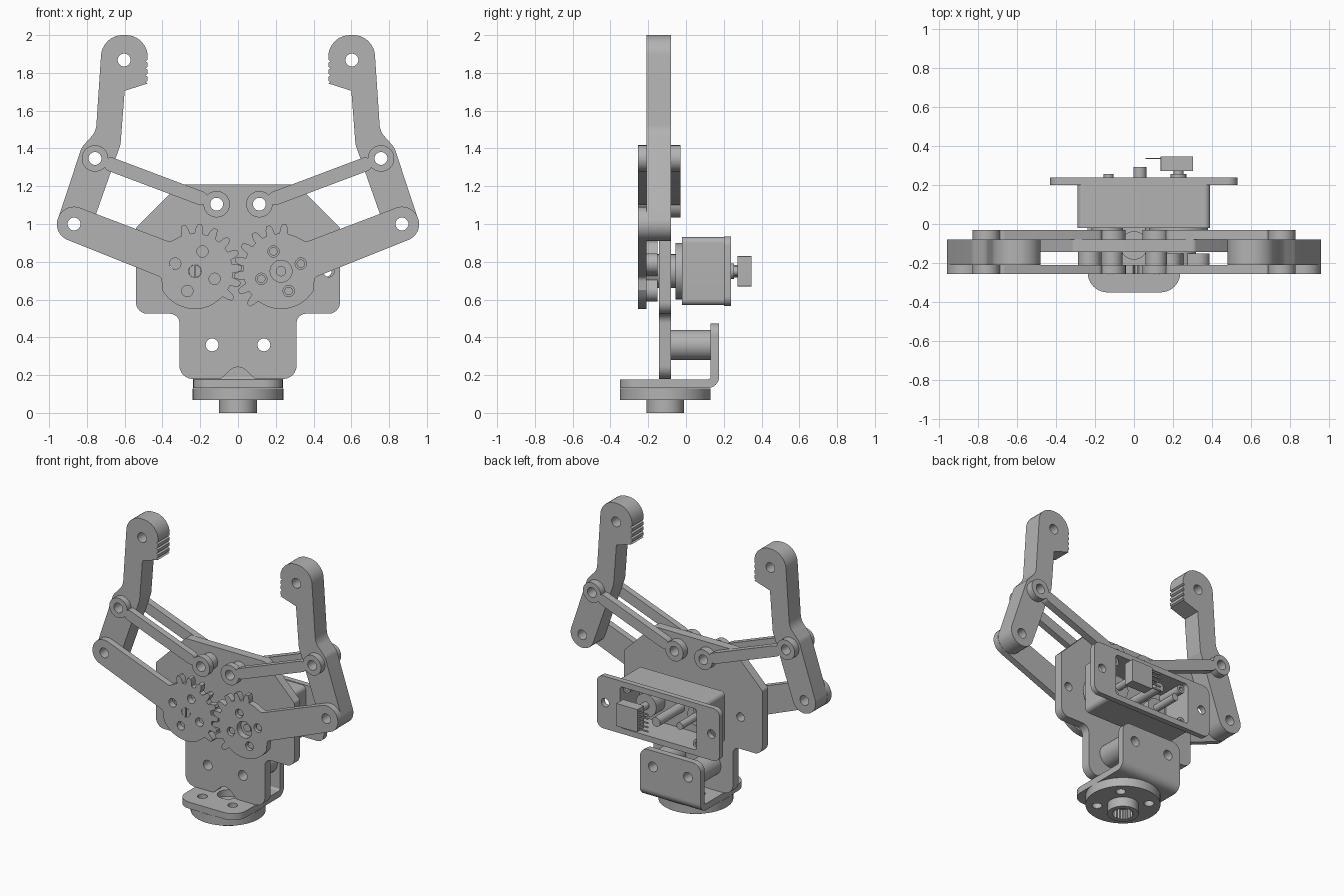
import bpy, bmesh
from math import sin, cos, pi, radians
from mathutils import Matrix, Vector

cube = bpy.data.objects.get("Cube")
if cube:
    bpy.data.objects.remove(cube)

grey = bpy.data.materials.new("plain_grey")
grey.use_nodes = True
grey.diffuse_color = (0.45, 0.45, 0.45, 1)
grey.node_tree.nodes["Principled BSDF"].inputs["Base Color"].default_value = grey.diffuse_color

# Drawing planes: local x, y and extrusion direction in world axes
PLANES = {"XZ": ((1, 0, 0), (0, 0, 1), (0, 1, 0)),
          "XY": ((1, 0, 0), (0, 1, 0), (0, 0, 1)),
          "YZ": ((0, 1, 0), (0, 0, 1), (1, 0, 0))}
parts = []


def circle(x, y, r, n=32):
    return [(x + r * cos(2 * pi * i / n), y + r * sin(2 * pi * i / n)) for i in range(n)]


def rounded(points, steps=8):
    """Closed outline from (x, y, corner radius) points."""
    out = []
    for i, (x, y, r) in enumerate(points):
        p = Vector((x, y))
        if r == 0:
            out.append((x, y))
            continue
        a = (Vector(points[i - 1][:2]) - p).normalized()
        b = (Vector(points[(i + 1) % len(points)][:2]) - p).normalized()
        half = a.angle(b) / 2
        mid = p + (a + b).normalized() * (r / sin(half))
        start = p + a * (r / (sin(half) / cos(half))) - mid
        end = p + b * (r / (sin(half) / cos(half))) - mid
        for k in range(steps + 1):
            d = start.lerp(end, k / steps)
            out.append(tuple(mid + d.normalized() * r))
    return out


def rect(x0, x1, y0, y1, r):
    return rounded([(x0, y0, r), (x1, y0, r), (x1, y1, r), (x0, y1, r)])


def stadium(p, q, r):
    """Capsule outline between two centres."""
    p, q = Vector(p), Vector(q)
    d = (q - p).normalized()
    n = Vector((-d.y, d.x))
    arc = [i * pi / 16 for i in range(17)]
    return ([tuple(q + r * (n * cos(t) + d * sin(t))) for t in arc] +
            [tuple(p - r * (n * cos(t) + d * sin(t))) for t in arc])


def plate(name, loops, lo, hi, plane="XZ", flip=1):
    """Extrude an outline with holes between two depths."""
    curve = bpy.data.curves.new(name, "CURVE")
    curve.dimensions, curve.fill_mode = "2D", "BOTH"
    curve.extrude = (hi - lo) / 2
    for loop in loops:
        spline = curve.splines.new("POLY")
        spline.points.add(len(loop) - 1)
        for pt, (x, y) in zip(spline.points, loop):
            pt.co = (x * flip, y, 0, 1)
        spline.use_cyclic_u = True
    temp = bpy.data.objects.new(name + "_outline", curve)
    bpy.context.collection.objects.link(temp)
    deps = bpy.context.evaluated_depsgraph_get()
    mesh = bpy.data.meshes.new_from_object(temp.evaluated_get(deps))
    bpy.data.objects.remove(temp)
    axes = Matrix(PLANES[plane]).transposed()
    shift = Matrix.Translation(axes.col[2] * (lo + hi) / 2)
    mesh.transform(shift @ axes.to_4x4())
    bm = bmesh.new()
    bm.from_mesh(mesh)
    bmesh.ops.remove_doubles(bm, verts=bm.verts, dist=1e-5)
    bmesh.ops.recalc_face_normals(bm, faces=bm.faces)
    bm.to_mesh(mesh)
    bm.free()
    mesh.name = name
    mesh.materials.clear()
    mesh.materials.append(grey)
    ob = bpy.data.objects.new(name, mesh)
    bpy.context.collection.objects.link(ob)
    parts.append(ob)
    return ob


def rod(name, x, z, r, lo, hi, hole=0):
    return plate(name, [circle(x, z, r)] + ([circle(x, z, hole)] if hole else []), lo, hi)


HOLE = 0.034
GEAR, PIVOT, ELBOW, INNER, TIP = (0.228, 0.75), (0.868, 1.0), (0.757, 1.347), (0.113, 1.105), (0.603, 1.868)
POST = (0.137, 0.36)

# Main plate, symmetric about the centre, with a bell notch at the bottom
side = [(0.09, 0.18, 0.03), (0.27 + 0.04, 0.18, 0.07), (0.31, 0.525, 0.05),
        (0.54, 0.525, 0.06), (0.54, 0.98, 0.02), (0.31, 1.21, 0.03)]
outline = [(0, 0.265, 0.06)] + side + [(-x, y, r) for x, y, r in reversed(side)]
holes = [circle(s * x, z, HOLE) for s in (1, -1) for x, z in (INNER, POST)]
mounts = [circle(-0.37, 0.75, 0.03), circle(0.48, 0.75, 0.03)]
plate("main_plate", [rounded(outline)] + holes + mounts, -0.143, -0.08)

for s, label in ((1, "left"), (-1, "right")):
    # Gear arm: teeth face the centre, the other end carries the finger
    gx, gz = GEAR

    def polar(deg, r):
        return (gx - r * cos(radians(deg)), gz + r * sin(radians(deg)))

    first = 94 if s > 0 else 104
    arm = []
    for t in range(8):
        a = first - 20 * t
        arm += [polar(a + d, r) for d, r in ((6.5, 0.2), (5, 0.228), (2.4, 0.25),
                                             (-2.4, 0.25), (-5, 0.228), (-6.5, 0.2))]
    arm += [polar(a, 0.2) for a in range(-62, -151, -8)]
    elbow = rounded([polar(-150, 0.2) + (0,), (0.405, 0.717, 0.03), (0.985, 0.949, 0.088),
                     (0.919, 1.117, 0.088), (0.36, 0.905, 0.03), polar(112, 0.2) + (0,)])
    bolts = [(gx + 0.112 * cos(radians(21 + 90 * k)), gz + 0.112 * sin(radians(21 + 90 * k)))
             for k in range(4)]
    plate(label + "_gear_arm", [arm + elbow[1:], circle(*PIVOT, HOLE),
          circle(gx, gz, 0.058 if s > 0 else HOLE)] + [circle(*b, 0.03, 20) for b in bolts],
          -0.255, -0.21, flip=s)

    # Finger with ridged gripping tip
    ridges = []
    for k in range(4):
        z = 1.89 - 0.037 * k
        ridges += [(0.478, z, 0), (0.478, z - 0.02, 0), (0.49, z - 0.028, 0)]
    finger = [(0.981, 0.942, 0.088), (0.828, 1.405, 0.07), (0.752, 1.49, 0.1),
              (0.718, 2.0, 0.114), (0.478, 2.0, 0.114)] + ridges
    finger += [(0.478, 1.744, 0), (0.6, 1.705, 0), (0.622, 1.42, 0.1), (0.81, 0.887, 0.088)]
    plate(label + "_finger", [rounded(finger)] + [circle(*c, HOLE) for c in (PIVOT, ELBOW, TIP)],
          -0.21, -0.08, flip=s)

    # Parallel links in front and behind, with round eyes
    d = (Vector(ELBOW) - Vector(INNER)).normalized()
    bar = stadium(Vector(INNER) + d * 0.09, Vector(ELBOW) - d * 0.09, 0.037)
    for where, lo, hi in (("front", -0.255, -0.21), ("back", -0.08, -0.03)):
        plate(f"{label}_{where}_link_bar", [bar], lo, hi, flip=s)
        for end, c in (("inner", INNER), ("outer", ELBOW)):
            rod(f"{label}_{where}_link_{end}_eye", s * c[0], c[1], 0.07, lo, hi, HOLE)
    rod(label + "_link_spacer", s * INNER[0], INNER[1], 0.055, -0.21, -0.143, HOLE)

    # Standoff between main plate and bracket
    rod(label + "_standoff", s * POST[0], POST[1], 0.08, -0.08, 0.13, HOLE)

    if s > 0:
        # Cross horn, its screws and the drive shaft
        for k in range(2):
            plate("servo_horn_blade", [stadium(bolts[k], bolts[k + 2], 0.055)], -0.21, -0.15)
        rod("servo_horn_hub", gx, gz, 0.09, -0.21, -0.143)
        rod("horn_centre_screw", gx, gz, 0.027, -0.225, -0.2)
        for b in bolts:
            rod("horn_screw", *b, 0.022, -0.24, -0.2)
    else:
        # Idler pin with screwdriver slot
        rod("idler_spacer", -gx, gz, 0.06, -0.21, -0.143)
        for e in (-1, 1):
            half = [(-gx + e * 0.003, gz - 0.033)] + [
                (-gx + e * 0.033 * cos(t * pi / 12), gz + 0.033 * sin(t * pi / 12))
                for t in range(-5, 6)] + [(-gx + e * 0.003, gz + 0.033)]
            plate("idler_pin_half", [half], -0.255, -0.2)

# Servo: bosses, front wall, open shell and flange
rod("servo_neck", *GEAR, 0.09, -0.08, -0.05)
rod("servo_boss", *GEAR, 0.15, -0.055, -0.01)
body = rect(-0.29, 0.39, 0.57, 0.93, 0.03)
opening = rect(-0.25, 0.35, 0.605, 0.895, 0.02)
plate("servo_front_wall", [body], -0.02, 0.02)
plate("servo_shell", [body, opening], 0.02, 0.2)
plate("servo_flange", [rect(-0.43, 0.53, 0.565, 0.935, 0.05), opening,
      circle(-0.365, 0.75, 0.03), circle(0.465, 0.75, 0.03)], 0.2, 0.238)

# Servo inside: posts, shafts, sensor block and pins
for x in (-0.225, 0.325):
    for z in (0.63, 0.87):
        rod("case_post", x, z, 0.03, 0.02, 0.2, 0.013)
rod("gear_shaft", 0.03, 0.75, 0.033, 0.02, 0.292)
rod("small_shaft", -0.13, 0.75, 0.025, 0.02, 0.256)
rod("inner_gear", -0.13, 0.75, 0.07, 0.02, 0.07)
rod("sensor_seat", *GEAR, 0.08, 0.02, 0.12)
rod("sensor_shaft", *GEAR, 0.025, 0.1, 0.28)
rod("sensor_collar", *GEAR, 0.04, 0.235, 0.255)
plate("sensor_block", [rect(0.137, 0.303, 0.67, 0.83, 0.003)], 0.272, 0.347)
for k in range(5):
    z = 0.69 + 0.03 * k
    plate("sensor_pin", [rect(0.06, 0.14, z - 0.005, z + 0.005, 0.001)], 0.332, 0.338)

# Angle bracket: foot, bend and upright
axis_y = -0.11
screw_ring = [circle(sx * 0.118, axis_y + sy * 0.118, 0.032) for sx in (1, -1) for sy in (1, -1)]
foot = [(-0.237, 0.115, 0), (-0.237, -0.35, 0.1), (0.237, -0.35, 0.1), (0.237, 0.115, 0)]
plate("bracket_foot", [rounded(foot), circle(0, axis_y, 0.07)] + screw_ring, 0.132, 0.178, "XY")
bend = [(0.115, 0.132, 0), (0.175, 0.132, 0.058), (0.175, 0.195, 0), (0.13, 0.195, 0),
        (0.13, 0.178, 0.013), (0.115, 0.178, 0)]
plate("bracket_bend", [rounded(bend)], -0.237, 0.237, "YZ")
upright = [(-0.237, 0.195, 0), (0.237, 0.195, 0), (0.237, 0.473, 0.06), (-0.237, 0.473, 0.06)]
plate("bracket_upright", [rounded(upright)] + [circle(s * POST[0], POST[1], HOLE) for s in (1, -1)],
      0.13, 0.175)

# Round base horn with splined socket
plate("base_disc", [circle(0, axis_y, 0.24, 64), circle(0, axis_y, 0.03)] + screw_ring,
      0.068, 0.13, "XY")
spline = [((0.062 + 0.008 * (i % 2)) * cos(i * pi / 20), axis_y + (0.062 + 0.008 * (i % 2)) * sin(i * pi / 20))
          for i in range(40)]
plate("base_socket", [circle(0, axis_y, 0.1, 48), spline], 0, 0.068, "XY")

# Smooth round walls, keep edges sharp
bpy.ops.object.select_all(action="DESELECT")
for ob in parts:
    ob.select_set(True)
bpy.context.view_layer.objects.active = parts[0]
bpy.ops.object.shade_smooth_by_angle(angle=radians(30))
